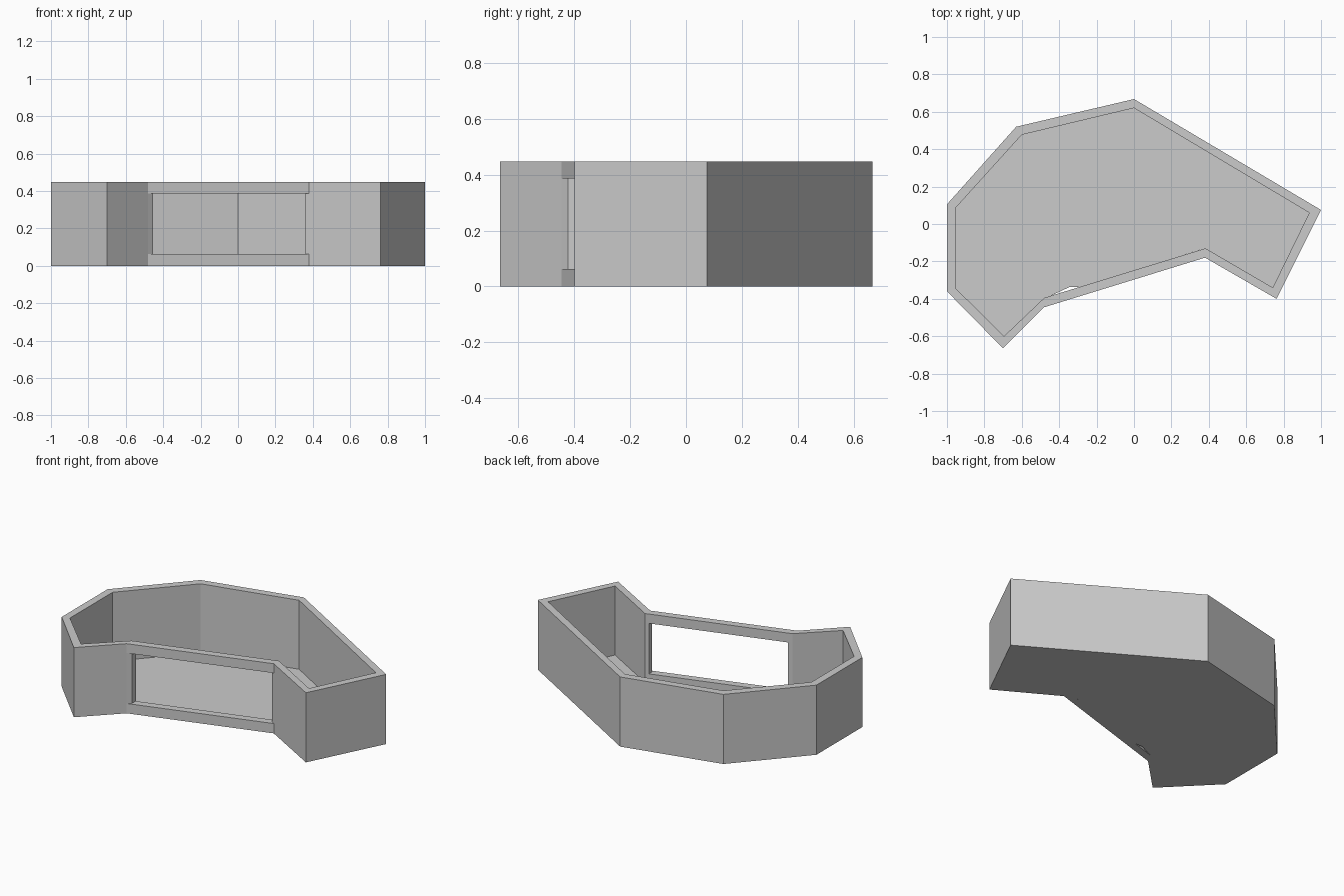
import bpy
import bmesh

cube = bpy.data.objects.get("Cube")
if cube:
    bpy.data.objects.remove(cube, do_unlink=True)

HEIGHT = 0.447
RAIL = 0.063
FLOOR = 0.004

grey = bpy.data.materials.new("plain grey")
grey.use_nodes = True
grey.diffuse_color = (0.6, 0.6, 0.6, 1)
grey.node_tree.nodes["Principled BSDF"].inputs["Base Color"].default_value = grey.diffuse_color


def prism(name, outline, bottom, top):
    """Extrude a plan outline between two heights."""
    bm = bmesh.new()
    face = bm.faces.new([bm.verts.new((x, y, bottom)) for x, y in outline])
    result = bmesh.ops.extrude_face_region(bm, geom=[face])
    raised = [v for v in result["geom"] if isinstance(v, bmesh.types.BMVert)]
    bmesh.ops.translate(bm, verts=raised, vec=(0, 0, top - bottom))
    bmesh.ops.recalc_face_normals(bm, faces=bm.faces)
    mesh = bpy.data.meshes.new(name)
    bm.to_mesh(mesh)
    bm.free()
    mesh.materials.append(grey)
    obj = bpy.data.objects.new(name, mesh)
    bpy.context.collection.objects.link(obj)
    return obj


# Plan corners, from the right of the opening round the back to the left
outer = [(-0.48, -0.445), (-0.70, -0.665), (-1, -0.36), (-1, 0.105), (-0.63, 0.52),
         (0, 0.668), (1, 0.075), (0.762, -0.40), (0.38, -0.18)]
inner = [(-0.48, -0.395), (-0.695, -0.60), (-0.952, -0.345), (-0.952, 0.088), (-0.60, 0.477),
         (0, 0.62), (0.937, 0.06), (0.742, -0.34), (0.382, -0.13)]

# Jambs at either end of the window opening, outer point then inner point
jamb_a = [(-0.455, -0.423), (-0.455, -0.387)]
jamb_b = [(0.36, -0.168), (0.36, -0.137)]

# Wall running round everything but the opening
prism("wall", outer + jamb_b + inner[::-1] + jamb_a[::-1], 0, HEIGHT)

# Rails below and above the opening
rail = [outer[0], outer[-1]] + jamb_b + jamb_a[::-1]
prism("lower_rail", rail, 0, RAIL)
prism("upper_rail", rail, HEIGHT - 0.06, HEIGHT)

# Thin floor, with its small gap beside the opening
gap = [(-0.29, -0.337), (-0.345, -0.337), (-0.45, -0.386)]
prism("floor", inner + gap, 0, FLOOR)
